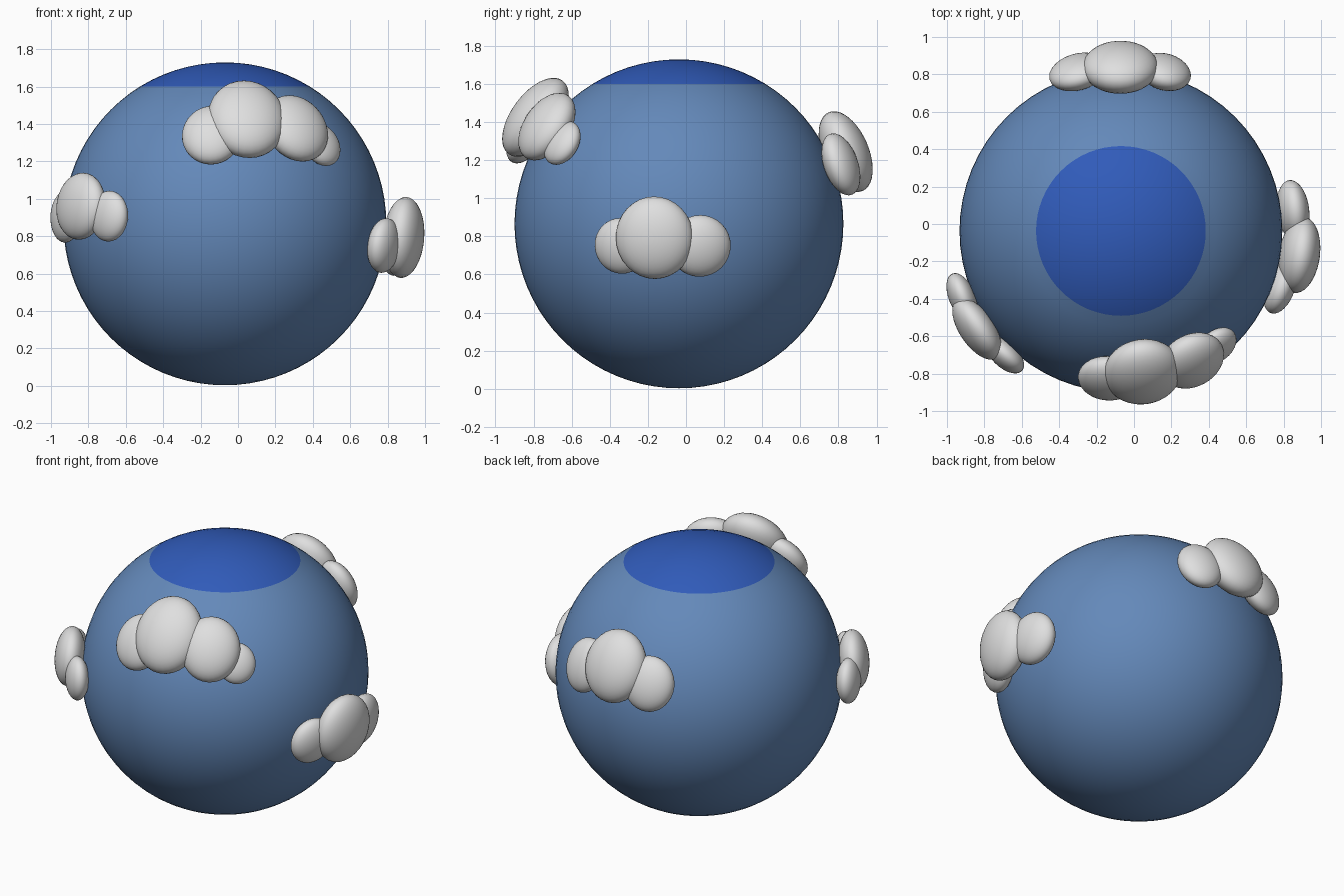
import bpy, bmesh
from mathutils import Matrix, Vector

if "Cube" in bpy.data.objects:
    bpy.data.objects.remove(bpy.data.objects["Cube"])

CENTRE = Vector((-0.07, -0.037, 0.866))
RADIUS = 0.863
CAP_Z = 1.6


def material(name, rgb):
    m = bpy.data.materials.new(name)
    m.diffuse_color = (*rgb, 1)
    m.use_nodes = True
    m.node_tree.nodes["Principled BSDF"].inputs["Base Color"].default_value = m.diffuse_color
    return m


ocean_blue = material("ocean blue", (0.127, 0.25, 0.49))
cap_blue = material("polar deep blue", (0.03, 0.105, 0.49))
cloud_white = material("cloud white", (0.74, 0.74, 0.74))


def add_object(name, bm, mats):
    for f in bm.faces:
        f.smooth = True
    mesh = bpy.data.meshes.new(name)
    bm.to_mesh(mesh)
    bm.free()
    for m in mats:
        mesh.materials.append(m)
    ob = bpy.data.objects.new(name, mesh)
    bpy.context.collection.objects.link(ob)
    return ob


# Globe, cut at the cap's edge so the colours meet on a clean circle
bm = bmesh.new()
bmesh.ops.create_uvsphere(bm, u_segments=64, v_segments=40, radius=RADIUS,
                          matrix=Matrix.Translation(CENTRE))
bmesh.ops.bisect_plane(bm, geom=bm.verts[:] + bm.edges[:] + bm.faces[:],
                       plane_co=(0, 0, CAP_Z), plane_no=(0, 0, 1))
for f in bm.faces:
    f.material_index = int(f.calc_center_median().z > CAP_Z)
add_object("globe", bm, [ocean_blue, cap_blue])

# Clouds: each puff is (centre, sideways radius, upward radius, thickness radius)
clouds = {
    "front_cloud": [
        ((-0.14, -0.825, 1.34), 0.16, 0.175, 0.09),
        ((0.047, -0.79, 1.425), 0.209, 0.24, 0.125),
        ((0.31, -0.73, 1.376), 0.18, 0.20, 0.105),
        ((0.445, -0.65, 1.29), 0.115, 0.125, 0.065)],
    "left_cloud": [
        ((-0.92, -0.39, 0.905), 0.135, 0.14, 0.07),
        ((-0.84, -0.56, 0.96), 0.19, 0.18, 0.092),
        ((-0.69, -0.70, 0.907), 0.125, 0.136, 0.068)],
    "right_cloud": [
        ((0.78, -0.34, 0.75), 0.145, 0.147, 0.078),
        ((0.885, -0.165, 0.793), 0.205, 0.217, 0.108),
        ((0.85, 0.073, 0.75), 0.163, 0.163, 0.085)],
    "back_cloud": [
        ((-0.30, 0.813, 1.178), 0.157, 0.17, 0.085),
        ((-0.073, 0.838, 1.245), 0.2025, 0.225, 0.12),
        ((0.165, 0.813, 1.178), 0.142, 0.17, 0.085)],
}

# Every puff lies flat against the globe, facing outwards
for name, puffs in clouds.items():
    bm = bmesh.new()
    for pos, side, up, thick in puffs:
        out = (Vector(pos) - CENTRE).normalized()
        across = Vector((0, 0, 1)).cross(out).normalized()
        rise = out.cross(across)
        turn = Matrix((across, rise, out)).transposed().to_4x4()
        size = Matrix.Diagonal((side, up, thick, 1))
        bmesh.ops.create_uvsphere(bm, u_segments=32, v_segments=20, radius=1,
                                  matrix=Matrix.Translation(pos) @ turn @ size)
    add_object(name, bm, [cloud_white])
